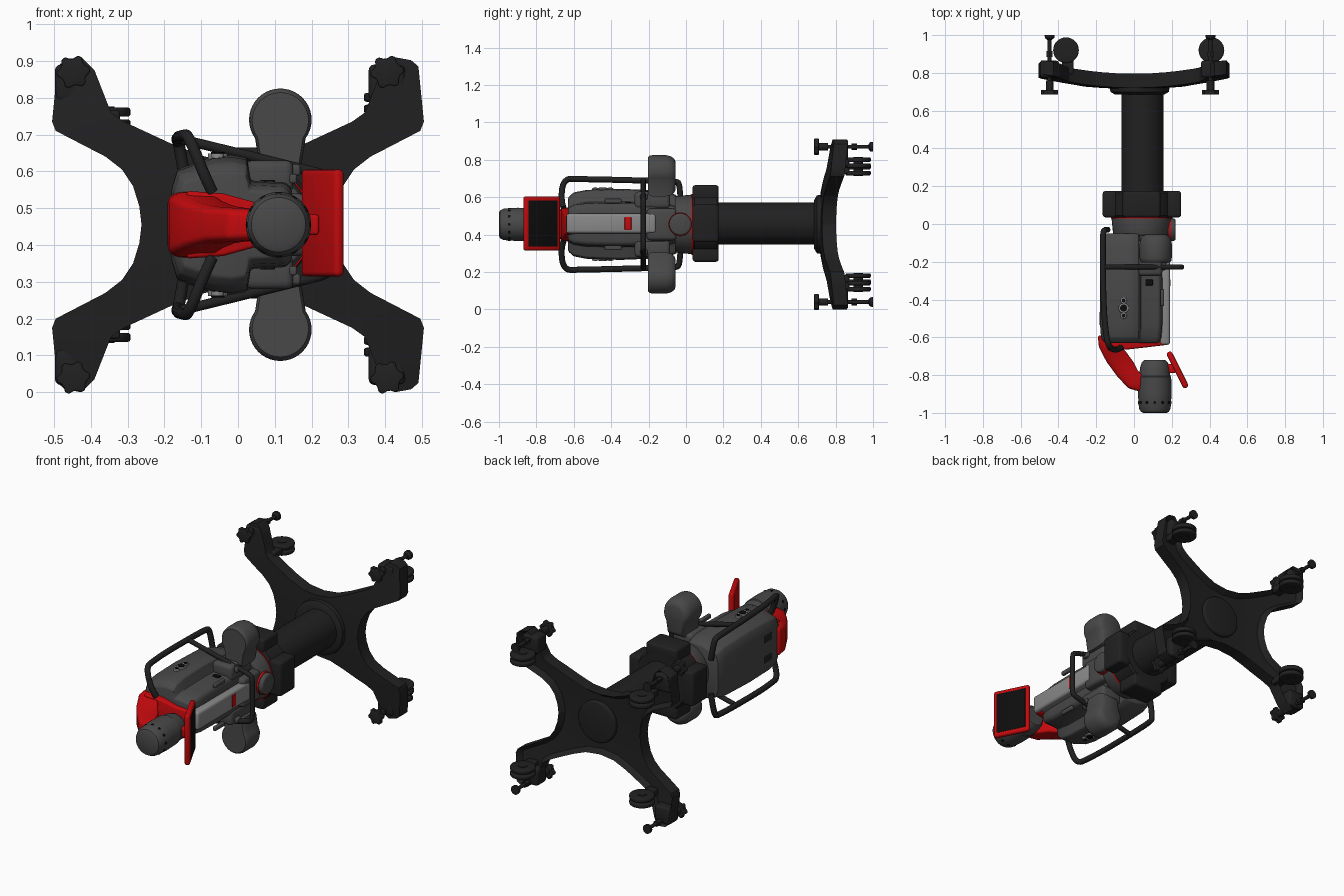
import bpy, bmesh, math
from mathutils import Vector, Matrix

if "Cube" in bpy.data.objects:
    bpy.data.objects.remove(bpy.data.objects["Cube"])

C = 0.455  # height of the symmetry plane


def mat(name, col):
    m = bpy.data.materials.new(name)
    m.diffuse_color = (*col, 1)
    m.use_nodes = True
    m.node_tree.nodes["Principled BSDF"].inputs["Base Color"].default_value = m.diffuse_color
    return m


BLACK = mat("black", (0.015, 0.015, 0.016))
DARK = mat("dark_grey", (0.065, 0.065, 0.065))
LIGHT = mat("light_grey", (0.25, 0.25, 0.25))
RED = mat("red", (0.55, 0.003, 0.004))
SCREEN = mat("screen_black", (0.004, 0.004, 0.004))


def finish(o, m, bevel=0, seg=3, angle=35):
    if m:
        o.data.materials.append(m)
    bpy.ops.object.select_all(action='DESELECT')
    bpy.context.view_layer.objects.active = o
    o.select_set(True)
    if bevel:
        b = o.modifiers.new("bevel", 'BEVEL')
        b.width, b.segments, b.limit_method = bevel, seg, 'ANGLE'
        b.angle_limit = math.radians(30)
        bpy.ops.object.modifier_apply(modifier="bevel")
    bpy.ops.object.shade_smooth_by_angle(angle=math.radians(angle))
    return o


def from_bm(name, bm, m, bevel=0, seg=3, angle=35):
    bmesh.ops.recalc_face_normals(bm, faces=bm.faces)
    me = bpy.data.meshes.new(name)
    bm.to_mesh(me)
    bm.free()
    o = bpy.data.objects.new(name, me)
    bpy.context.collection.objects.link(o)
    return finish(o, m, bevel, seg, angle)


def loft(name, rings, m, bevel=0, seg=3, angle=35):
    bm = bmesh.new()
    vs = [[bm.verts.new(p) for p in r] for r in rings]
    n = len(vs[0])
    for a, b in zip(vs, vs[1:]):
        for i in range(n):
            bm.faces.new((a[i], a[(i + 1) % n], b[(i + 1) % n], b[i]))
    bm.faces.new(vs[0])
    bm.faces.new(vs[-1])
    return from_bm(name, bm, m, bevel, seg, angle)


def lathe(name, x, z, profile, m, n=40, bevel=0):
    """Round part along y; profile is (y, radius)."""
    ang = [2 * math.pi * i / n for i in range(n)]
    return loft(name, [[(x + r * math.cos(a), y, z + r * math.sin(a)) for a in ang]
                       for y, r in profile], m, bevel)


def disc(name, c, r, length, axis, m, n=32, bevel=0):
    bm = bmesh.new()
    rot = Vector((0, 0, 1)).rotation_difference(Vector(axis)).to_matrix().to_4x4()
    bmesh.ops.create_cone(bm, cap_ends=True, segments=n, radius1=r, radius2=r, depth=length,
                          matrix=Matrix.Translation(c) @ rot)
    return from_bm(name, bm, m, bevel)


def box(name, c, size, m, bevel=0.008, rz=0):
    bm = bmesh.new()
    bmesh.ops.create_cube(bm, size=1, matrix=Matrix.Translation(c) @ Matrix.Rotation(rz, 4, 'Z')
                          @ Matrix.Diagonal((*size, 1)))
    return from_bm(name, bm, m, bevel)


def tube(name, pts, r, m):
    cu = bpy.data.curves.new(name, 'CURVE')
    cu.dimensions, cu.bevel_depth, cu.bevel_resolution = '3D', r, 3
    cu.use_fill_caps = True
    s = cu.splines.new('NURBS')
    s.points.add(len(pts) - 1)
    for p, q in zip(s.points, pts):
        p.co = (*q, 1)
    s.order_u, s.use_endpoint_u, s.resolution_u = 3, True, 6
    o = bpy.data.objects.new(name, cu)
    bpy.context.collection.objects.link(o)
    bpy.ops.object.select_all(action='DESELECT')
    bpy.context.view_layer.objects.active = o
    o.select_set(True)
    bpy.ops.object.convert(target='MESH')
    return finish(bpy.context.object, m, angle=60)


# Four-legged base plate: outline, hollow back, then dished
quarter = [(0.262, 0), (0.268, 0.05), (0.285, 0.105), (0.315, 0.15), (0.36, 0.185), (0.495, 0.255),
           (0.505, 0.28), (0.49, 0.43), (0.47, 0.447), (0.425, 0.455), (0.39, 0.42),
           (0.345, 0.305), (0.31, 0.28), (0.17, 0.215), (0.09, 0.185), (0, 0.175)]
outline = (quarter + [(-x, z) for x, z in quarter[-2::-1]]
           + [(-x, -z) for x, z in quarter[1:]] + [(x, -z) for x, z in quarter[-2:0:-1]])
bm = bmesh.new()
front = bm.faces.new([bm.verts.new((x, 0.715, z + C)) for x, z in outline])
ext = bmesh.ops.extrude_face_region(bm, geom=[front], use_keep_orig=True)
bmesh.ops.translate(bm, vec=(0, 0.075, 0), verts=[v for v in ext["geom"] if isinstance(v, bmesh.types.BMVert)])
back = [f for f in ext["geom"] if isinstance(f, bmesh.types.BMFace)]
bmesh.ops.recalc_face_normals(bm, faces=bm.faces)
bmesh.ops.inset_region(bm, faces=back, thickness=0.022)
bmesh.ops.translate(bm, vec=(0, -0.03, 0), verts=back[0].verts)
bmesh.ops.triangulate(bm, faces=[f for f in bm.faces if len(f.verts) > 4])
for i in range(-5, 6):
    for co, no in (((i * 0.085, 0, 0), (1, 0, 0)), ((0, 0, C + i * 0.08), (0, 0, 1))):
        bmesh.ops.bisect_plane(bm, geom=bm.verts[:] + bm.edges[:] + bm.faces[:],
                               plane_co=co, plane_no=no)
for v in bm.verts:
    v.co.y += 0.075 * (v.co.x ** 2 + (v.co.z - C) ** 2) / 0.42
from_bm("base_plate", bm, BLACK)
lathe("base_hub", 0.03, C, [(0.74, 0.12), (0.785, 0.12)], BLACK, bevel=0.01)
lathe("column_flange", 0.03, C, [(0.685, 0.13), (0.70, 0.155), (0.74, 0.16)], BLACK)

# Casters, levelling feet and knobs on each leg
for s in (1, -1):
    for side, fx, wx, wz in (("left", -0.447, -0.36, 0.29), ("right", 0.405, 0.41, 0.33)):
        tag = side + ("_upper" if s > 0 else "_lower")
        z = C + s * 0.415
        for k in (-1, 1):
            disc("caster_wheel_" + tag, (wx, 0.92, C + s * wz + k * 0.016), 0.068, 0.024,
                 (0, 0, 1), BLACK, bevel=0.007)
        disc("caster_axle_" + tag, (wx, 0.92, C + s * wz), 0.025, 0.062, (0, 0, 1), BLACK)
        box("caster_fork_" + tag, (wx + 0.01, 0.835, C + s * wz), (0.06, 0.08, 0.04), BLACK)
        box("leg_end_block_" + tag, (fx, 0.82, C + s * 0.385), (0.10, 0.09, 0.10), BLACK, 0.015)
        disc("foot_rod_" + tag, (fx, 0.85, z), 0.010, 0.29, (0, 1, 0), BLACK, 16)
        disc("foot_nut_" + tag, (fx, 0.90, z), 0.018, 0.03, (0, 1, 0), BLACK, 6)
        lathe("foot_pad_" + tag, fx, z, [(0.975, 0.012), (0.985, 0.025), (1.0, 0.026)], BLACK, 20)
        star = [(0.046 if i % 4 < 2 else 0.037, math.pi * i / 12) for i in range(24)]
        loft("foot_knob_" + tag, [[(fx + r * math.cos(a), y, z + r * math.sin(a)) for r, a in star]
                                  for y in (0.685, 0.71)], BLACK, 0.004, 2)
        disc("knob_neck_" + tag, (fx, 0.73, z), 0.02, 0.06, (0, 1, 0), BLACK, 20)

# Column, collar with four clamp blocks, and waist
lathe("column", 0.045, C + 0.005, [(0.1, 0.112), (0.72, 0.112)], BLACK, 48)
lathe("collar", 0.04, C + 0.005, [(0.035, 0.16), (0.045, 0.17), (0.165, 0.17), (0.175, 0.16)], BLACK, 48)
for s in (1, -1):
    box("collar_clamp", (0.04, 0.105, C + 0.005 + s * 0.165), (0.20, 0.14, 0.08), BLACK, 0.015)
    box("collar_side_clamp", (0.042 + s * 0.168, 0.105, C + 0.005), (0.08, 0.14, 0.20), BLACK, 0.015)
lathe("waist_ring", 0.04, C, [(-0.06, 0.15), (0.04, 0.16)], DARK, 40, 0.008)
lathe("waist_red_ring", 0.04, C, [(0.03, 0.163), (0.04, 0.163)], RED)
disc("waist_joint", (0.14, -0.03, C), 0.06, 0.16, (1, 0, 0), DARK, 32, 0.012)
disc("waist_joint_red_ring", (0.19, -0.03, C), 0.064, 0.012, (1, 0, 0), RED)

# Torso shell: stepped section lofted along y
half = [(-0.18, 0.10), (-0.165, 0.15), (-0.07, 0.185), (-0.02, 0.19), (0.025, 0.182), (0.035, 0.12),
        (0.13, 0.115), (0.145, 0.10), (0.15, 0.06)]
section = half + [(x, -z) for x, z in reversed(half)]
loft("torso", [[(x * kx, y, C + z * kz) for x, z in section]
               for y, kx, kz in ((-0.63, 0.88, 0.76), (-0.60, 0.97, 0.90), (-0.53, 1, 0.97), (-0.35, 1, 1),
                                 (-0.12, 0.99, 0.95), (-0.05, 0.95, 0.82))], DARK, 0.007, 2)
box("chest_panel", (0.163, -0.40, C + 0.005), (0.055, 0.48, 0.105), LIGHT, 0.015)
box("chest_button_red", (0.19, -0.31, C + 0.005), (0.008, 0.035, 0.07), RED, 0.003)
box("chest_lower", (0.13, -0.13, C), (0.11, 0.16, 0.17), DARK, 0.02)
for s in (1, -1):
    # Torso side details
    for dy in (-0.04, 0, 0.04):
        disc("side_button", (-0.055, -0.445 + dy, C + s * 0.183), 0.017 if dy else 0.027, 0.022,
             (0, 0, 1), LIGHT, 20, 0.003)
        disc("side_button_cap", (-0.055, -0.445 + dy, C + s * 0.19), 0.010 if dy else 0.019, 0.014,
             (0, 0, 1), SCREEN, 20)
    box("torso_shoulder", (0.085, -0.18, C + s * 0.13), (0.13, 0.19, 0.09), DARK, 0.02)
    box("chest_latch", (0.15, -0.39, C + s * 0.125), (0.02, 0.09, 0.025), DARK, 0.006)
    box("side_handle_slot", (0.08, -0.31, C + s * 0.116), (0.04, 0.03, 0.012), SCREEN, 0.003)
    box("back_vent", (-0.177, -0.50, C + s * 0.06), (0.012, 0.07, 0.04), BLACK, 0.004)

    # Shoulder pod: rounded slab ending in a half circle, narrowing to the torso
    arc = [(0.115 + 0.085 * math.cos(math.pi * (i - 4) / 20), 0.285 + 0.085 * math.sin(math.pi * (i - 4) / 20))
           for i in range(29)] + [(0.06, 0.15), (0.17, 0.15)]
    cx, cz = 0.115, 0.26
    loft("shoulder_pod", [[(cx + (x - cx) * k, y, C + s * (cz + (z - cz) * k)) for x, z in arc]
                          for y, k in ((-0.203, 0.90), (-0.195, 0.97), (-0.18, 1), (-0.105, 1),
                                       (-0.08, 0.94), (-0.062, 0.82), (-0.055, 0.65))], DARK)

    # Protective frame: long side rail
    tube("side_frame", [(-0.07, -0.655, C + s * 0.09), (-0.09, -0.67, C + s * 0.13),
                        (-0.135, -0.655, C + s * 0.245), (-0.15, -0.57, C + s * 0.242),
                        (-0.16, -0.45, C + s * 0.24), (-0.165, -0.25, C + s * 0.235),
                        (-0.165, -0.06, C + s * 0.23), (-0.16, -0.03, C + s * 0.22),
                        (-0.14, -0.03, C + s * 0.10)], 0.016, BLACK)
    box("frame_mount", (0.145, -0.225, C + s * 0.148), (0.05, 0.04, 0.03), DARK, 0.008)

# Protective frame: hoop over the chest
arm = [(-0.165, 0.235), (0.0, 0.195), (0.18, 0.15), (0.235, 0.137), (0.252, 0.12), (0.252, 0.06)]
tube("chest_hoop", [(x, -0.228, C + z) for x, z in arm] +
     [(x, -0.228, C - z) for x, z in reversed(arm)], 0.014, BLACK)

# Red neck and yoke: (outer point, inner point, half width)
neck = [((-0.192, -0.59), (-0.10, -0.59), 0.09), ((-0.186, -0.65), (-0.07, -0.645), 0.088),
        ((-0.145, -0.73), (-0.04, -0.68), 0.066), ((-0.09, -0.805), (0.0, -0.735), 0.05),
        ((-0.03, -0.87), (0.025, -0.785), 0.046), ((0.04, -0.89), (0.05, -0.80), 0.042)]
loft("neck", [[(*a, C - w * 0.8), (*a, C + w * 0.8), (*[0.75 * p + 0.25 * q for p, q in zip(a, b)], C + w),
               (*b, C + w), (*b, C - w), (*[0.75 * p + 0.25 * q for p, q in zip(a, b)], C - w)]
              for a, b, w in neck], RED, 0.012, 3, 50)
yoke = [(-0.14, -0.67, -0.60, 0.092), (-0.04, -0.665, -0.60, 0.085), (0.05, -0.655, -0.595, 0.06),
        (0.175, -0.64, -0.59, 0.05)]
loft("yoke", [[(x, a, C - w), (x, a, C + w), (x, b, C + w), (x, b, C - w)] for x, a, b, w in yoke],
     RED, 0.01)

# Head: drum with stepped lower part
lathe("head_top", 0.11, C, [(-1.0, 0.062), (-0.994, 0.074), (-0.975, 0.084), (-0.90, 0.089), (-0.81, 0.087),
                            (-0.805, 0.082)], DARK, 48)
lathe("head_bottom", 0.11, C, [(-0.81, 0.083), (-0.76, 0.078), (-0.735, 0.07), (-0.72, 0.055)], DARK, 48)
for i in range(12):
    a = 2 * math.pi * i / 12
    disc("head_sensor", (0.11 + 0.084 * math.cos(a), -0.945, C + 0.084 * math.sin(a)), 0.008, 0.008,
         (math.cos(a), 0, math.sin(a)), SCREEN, 12)

# Tilted tablet with screen
tilt = math.atan2(0.09, 0.18)
nx, ny = math.cos(tilt), math.sin(tilt)
box("tablet", (0.23, -0.772, C + 0.005), (0.03, 0.212, 0.29), RED, 0.012, tilt)
box("tablet_screen", (0.23 + nx * 0.0145, -0.772 + ny * 0.0145, C + 0.005), (0.004, 0.172, 0.245),
    SCREEN, 0.001, tilt)
box("tablet_bracket", (0.195, -0.765, C), (0.05, 0.05, 0.055), RED, 0.008)
